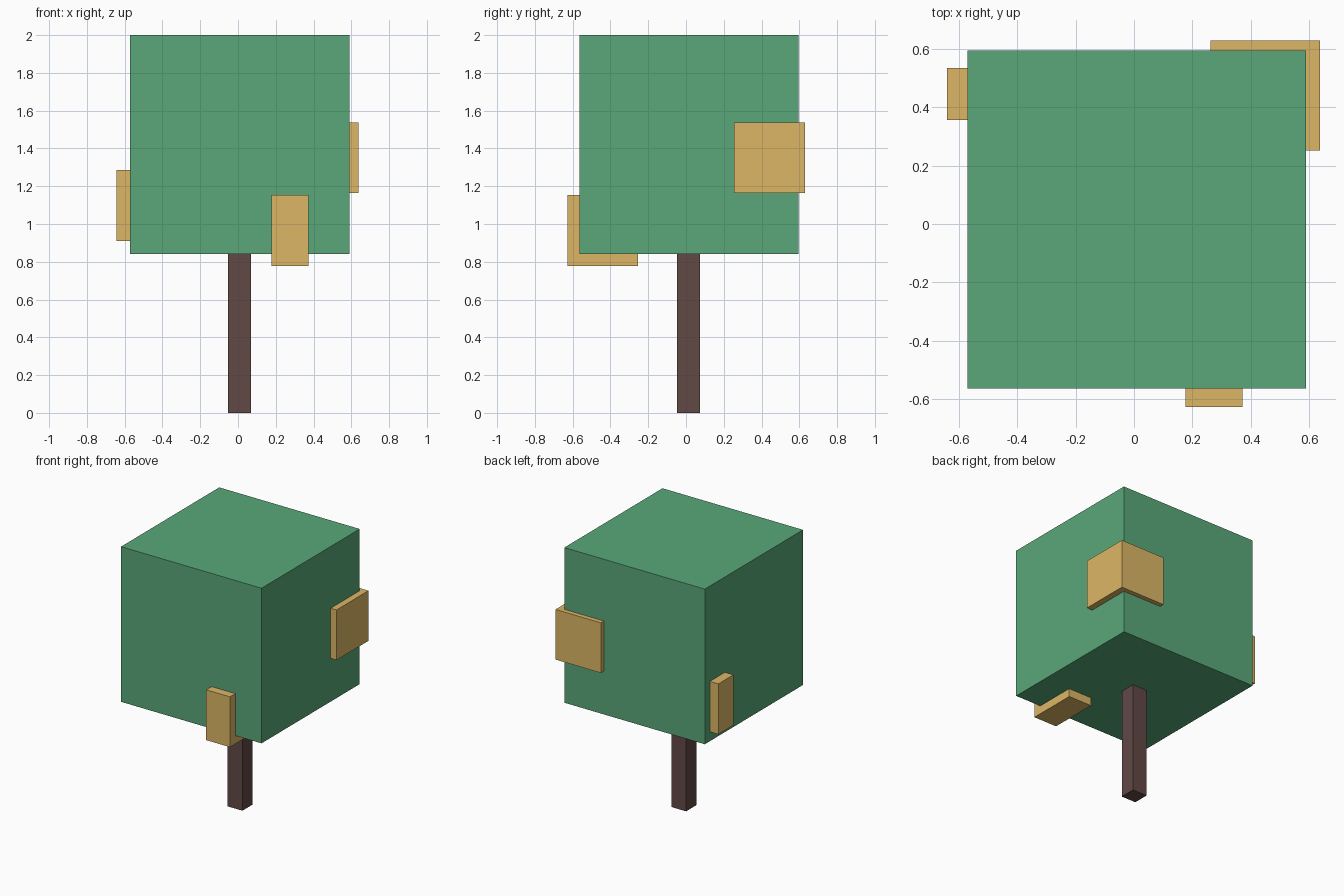
import bpy
import bmesh
from mathutils import Vector

if "Cube" in bpy.data.objects:
    bpy.data.objects.remove(bpy.data.objects["Cube"])


def material(name, color):
    mat = bpy.data.materials.new(name)
    mat.diffuse_color = (*color, 1)
    mat.use_nodes = True
    mat.node_tree.nodes["Principled BSDF"].inputs["Base Color"].default_value = mat.diffuse_color
    return mat


def box(name, lo, hi, mat):
    """Axis-aligned box between two opposite corners."""
    lo, hi = Vector(lo), Vector(hi)
    bm = bmesh.new()
    bmesh.ops.create_cube(bm, size=1)
    bmesh.ops.scale(bm, vec=hi - lo, verts=bm.verts)
    bmesh.ops.translate(bm, vec=(lo + hi) / 2, verts=bm.verts)
    mesh = bpy.data.meshes.new(name)
    bm.to_mesh(mesh)
    bm.free()
    mesh.materials.append(mat)
    obj = bpy.data.objects.new(name, mesh)
    bpy.context.collection.objects.link(obj)
    return obj


green = material("leaf_green", (0.10, 0.39, 0.19))
brown = material("bark_brown", (0.12, 0.065, 0.06))
yellow = material("fruit_yellow", (0.72, 0.47, 0.13))

# Trunk and cubic crown
box("trunk", (-0.052, -0.048, 0), (0.07, 0.073, 0.84), brown)
box("crown", (-0.572, -0.565, 0.84), (0.59, 0.595, 2), green)

# Fruit blocks partly sunk into the crown
box("corner_fruit", (0.263, 0.253, 1.163), (0.638, 0.63, 1.538), yellow)
box("left_fruit", (-0.642, 0.357, 0.91), (-0.267, 0.535, 1.287), yellow)
box("front_fruit", (0.177, -0.628, 0.778), (0.373, -0.253, 1.154), yellow)
